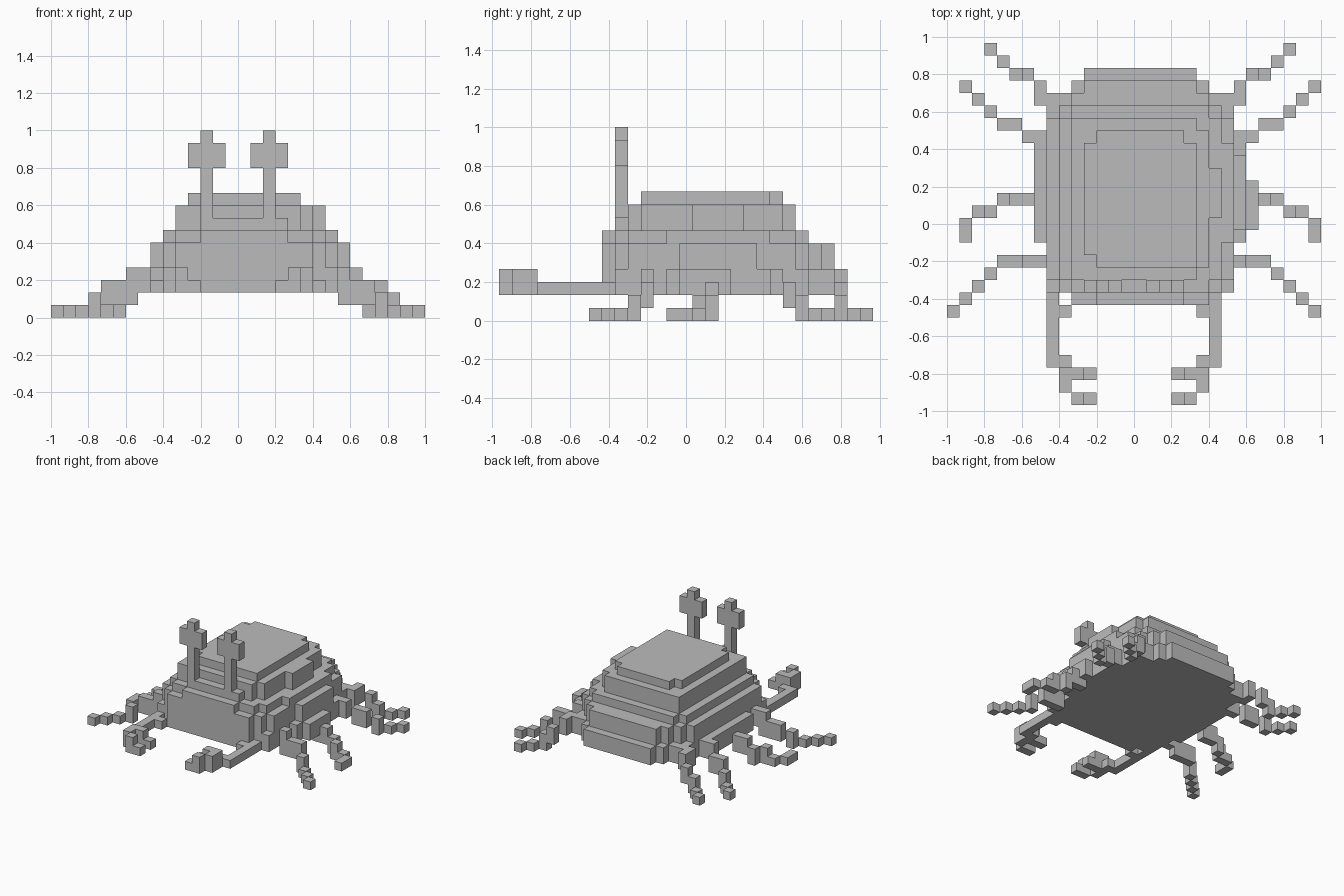
import bpy
import bmesh
from mathutils import Vector

UNIT = 1 / 15                      # edge of one block
ORIGIN = Vector((0, -14.5, 0))     # block grid corner that centres the model

if "Cube" in bpy.data.objects:
    bpy.data.objects.remove(bpy.data.objects["Cube"], do_unlink=True)

grey = bpy.data.materials.new("shell_grey")
grey.use_nodes = True
colour = (0.5, 0.5, 0.5, 1)
grey.diffuse_color = colour
bsdf = grey.node_tree.nodes["Principled BSDF"]
bsdf.inputs["Base Color"].default_value = colour
bsdf.inputs["Roughness"].default_value = 0.9


def fill(boxes):
    """Blocks covered by boxes given as (x start, x end, y start, y end, z start, z end)."""
    return {(x, y, z)
            for x0, x1, y0, y1, z0, z1 in boxes
            for x in range(x0, x1)
            for y in range(y0, y1)
            for z in range(z0, z1)}


def mirror(cells):
    return {(-1 - x, y, z) for x, y, z in cells}


def shift(cells, step):
    return {(x + step, y, z) for x, y, z in cells}


def build(name, cells):
    """Make one mesh from the outer faces of a set of blocks."""
    bm = bmesh.new()
    corners = {}

    def vertex(point):
        key = tuple(point)
        if key not in corners:
            corners[key] = bm.verts.new((Vector(key) + ORIGIN) * UNIT)
        return corners[key]

    for cell in cells:
        for axis in range(3):
            for side in (0, 1):
                neighbour = list(cell)
                neighbour[axis] += 1 if side else -1
                if tuple(neighbour) in cells:
                    continue
                u, v = (axis + 1) % 3, (axis + 2) % 3
                loop = []
                for du, dv in ((0, 0), (1, 0), (1, 1), (0, 1)):
                    point = list(cell)
                    point[axis] += side
                    point[u] += du
                    point[v] += dv
                    loop.append(vertex(point))
                bm.faces.new(loop if side else loop[::-1])

    # Join flat neighbouring faces into large panels
    bmesh.ops.dissolve_limit(bm, angle_limit=0.01, verts=bm.verts, edges=bm.edges)
    mesh = bpy.data.meshes.new(name)
    bm.to_mesh(mesh)
    bm.free()
    mesh.materials.append(grey)
    part = bpy.data.objects.new(name, mesh)
    bpy.context.collection.objects.link(part)
    return part


def build_pair(name, cells, left_step=0):
    build("left_" + name, shift(cells, left_step))
    build("right_" + name, mirror(cells))


# Stepped shell: each tier is a stack of overlapping rectangles with notched corners
lower_tier = [(-4, 5, 8, 27, 2, 4), (-5, 6, 8, 26, 2, 4), (-7, 8, 9, 25, 2, 4),
              (-8, 9, 13, 21, 2, 4), (9, 10, 14, 18, 2, 4)]
middle_tier = [(-4, 5, 8, 26, 4, 6), (-5, 6, 8, 25, 4, 6), (-6, 7, 9, 24, 4, 6),
               (-7, 8, 10, 23, 4, 6), (8, 9, 14, 20, 4, 6)]
upper_tier = [(-3, 4, 8, 10, 6, 7), (-5, 6, 9, 24, 6, 7), (-6, 7, 10, 23, 6, 7),
              (7, 8, 13, 21, 6, 7)]
crown_tier = [(-3, 4, 9, 10, 7, 8), (-5, 5, 10, 23, 7, 9), (5, 6, 11, 22, 7, 9),
              (6, 7, 15, 19, 7, 9)]
cap = [(-4, 5, 12, 21, 9, 10), (-3, 4, 21, 22, 9, 10), (-3, 5, 11, 12, 9, 10)]
build("shell", fill(lower_tier + middle_tier + upper_tier + crown_tier + cap))

# Eyes on stalks
build_pair("eye_stalk", fill([(2, 3, 9, 10, 8, 15), (1, 4, 9, 10, 12, 14)]))

# Claw arms with two pincer fingers
arm = [(5, 7, 7, 8, 2, 3), (6, 7, 3, 9, 2, 3), (5, 6, 3, 4, 2, 3), (5, 6, 1, 3, 2, 4)]
for y in (0, 2):
    arm += [(4, 5, y, y + 1, 2, 4), (3, 4, y, y + 1, 2, 3)]
build_pair("claw_arm", fill(arm))

# Walking legs, stepping down and outward
build_pair("front_leg", fill([
    (7, 9, 11, 12, 2, 4), (8, 11, 11, 12, 1, 3), (11, 12, 10, 11, 0, 2),
    (12, 13, 9, 10, 0, 1), (13, 14, 8, 9, 0, 1), (14, 15, 7, 8, 0, 1)]))
build_pair("middle_leg", fill([
    (8, 10, 16, 17, 1, 3), (10, 11, 16, 17, 0, 2), (11, 12, 15, 16, 0, 2),
    (12, 13, 15, 16, 0, 1), (13, 14, 13, 15, 0, 1)]), 1)
build_pair("rear_leg", fill([
    (7, 9, 21, 22, 2, 4), (9, 11, 22, 23, 1, 3), (11, 12, 23, 24, 0, 2),
    (12, 13, 24, 25, 0, 1), (13, 14, 25, 26, 0, 1)]), 1)
build_pair("back_leg", fill([
    (7, 8, 24, 26, 2, 4), (8, 9, 26, 27, 1, 3), (9, 10, 26, 27, 0, 2),
    (10, 11, 27, 28, 0, 1), (11, 12, 28, 29, 0, 1)]), 1)
